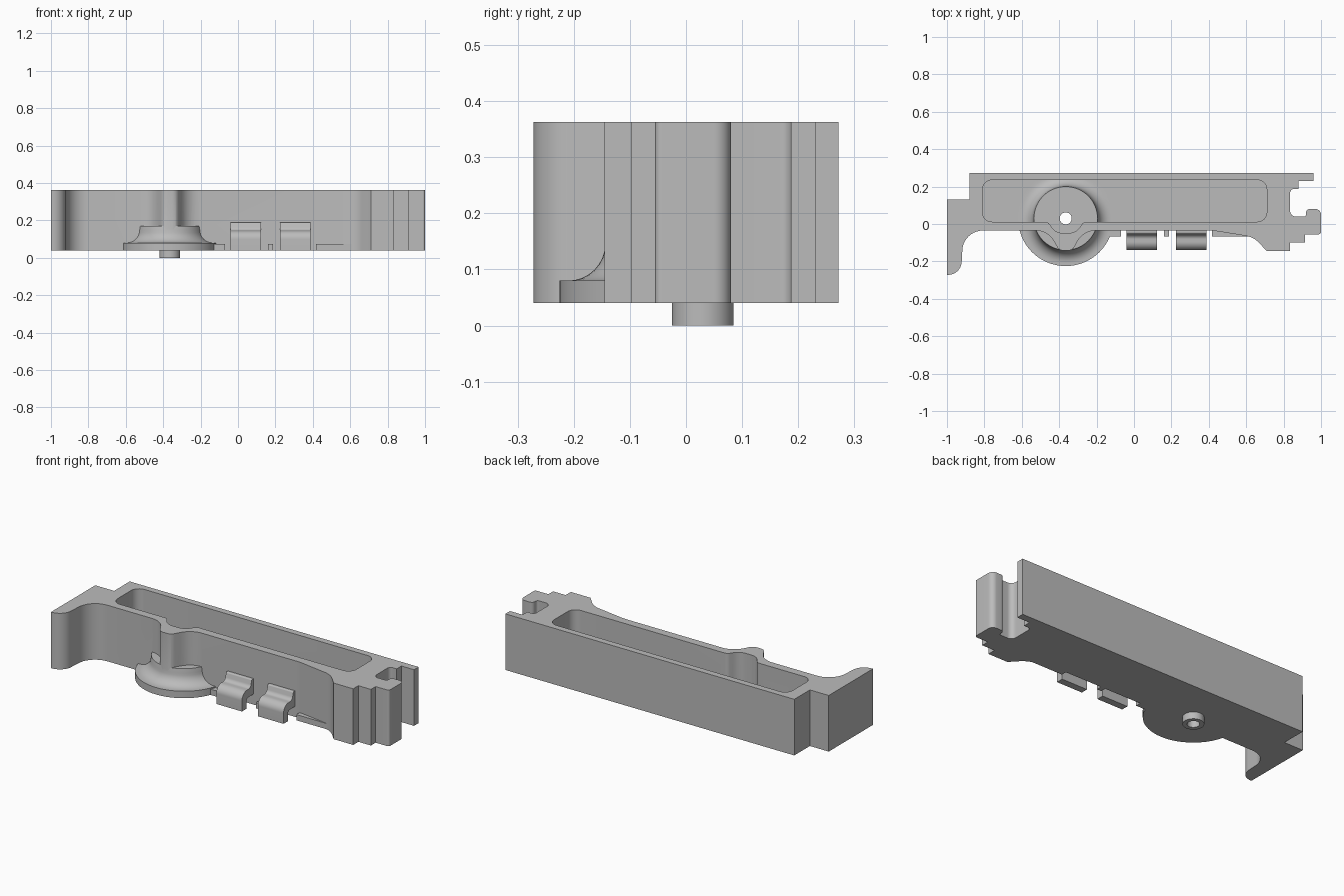
import bpy, bmesh, math
from mathutils import Vector, Matrix

if "Cube" in bpy.data.objects:
    bpy.data.objects.remove(bpy.data.objects["Cube"])

grey = bpy.data.materials.new("plain grey")
grey.use_nodes = True
colour = (0.5, 0.5, 0.5, 1)
grey.diffuse_color = colour
grey.node_tree.nodes["Principled BSDF"].inputs["Base Color"].default_value = colour


def fillet(corners):
    """Turn (x, y[, radius]) corners into a rounded outline."""
    pts = []
    for i, c in enumerate(corners):
        p = Vector(c[:2])
        r = c[2] if len(c) > 2 else 0
        if not r:
            pts.append(p)
            continue
        a = (Vector(corners[i - 1][:2]) - p).normalized()
        b = (Vector(corners[(i + 1) % len(corners)][:2]) - p).normalized()
        half = a.angle(b) / 2
        centre = p + (a + b).normalized() * r / math.sin(half)
        t = r / math.tan(half)
        start, end = p + a * t - centre, p + b * t - centre
        sweep = start.angle(end)
        if start.cross(end) < 0:
            sweep = -sweep
        n = max(3, math.ceil(abs(sweep) / math.radians(9)))
        for k in range(n + 1):
            pts.append(centre + Matrix.Rotation(sweep * k / n, 2) @ start)
    return pts


def finish(bm, name):
    bmesh.ops.recalc_face_normals(bm, faces=bm.faces)
    mesh = bpy.data.meshes.new(name)
    bm.to_mesh(mesh)
    bm.free()
    mesh.materials.append(grey)
    ob = bpy.data.objects.new(name, mesh)
    bpy.context.collection.objects.link(ob)
    return ob


def prism(name, pts, lo, hi, axis="z"):
    """Extrude an outline up z, or a (y, z) outline along x."""
    bm = bmesh.new()
    place = (lambda p: (p[0], p[1], lo)) if axis == "z" else (lambda p: (lo, p[0], p[1]))
    face = bm.faces.new([bm.verts.new(place(p)) for p in pts])
    ext = bmesh.ops.extrude_face_region(bm, geom=[face])
    move = Vector((0, 0, hi - lo)) if axis == "z" else Vector((hi - lo, 0, 0))
    bmesh.ops.translate(bm, vec=move, verts=[v for v in ext["geom"] if isinstance(v, bmesh.types.BMVert)])
    return finish(bm, name)


def combine(target, other, operation):
    mod = target.modifiers.new(operation, "BOOLEAN")
    mod.operation, mod.solver, mod.object = operation, "EXACT", other
    bpy.context.view_layer.update()
    done = target.evaluated_get(bpy.context.evaluated_depsgraph_get())
    mesh = bpy.data.meshes.new_from_object(done)
    target.modifiers.clear()
    target.data = mesh
    bpy.data.objects.remove(other)


def smooth(ob):
    bpy.ops.object.select_all(action="DESELECT")
    ob.select_set(True)
    bpy.context.view_layer.objects.active = ob
    bpy.ops.object.shade_smooth_by_angle(angle=math.radians(30))


BASE, FLOOR, TOP = 0.04, 0.08, 0.363
HUB = Vector((-0.365, 0.03, 0))

# Main housing outline, anticlockwise from the back left corner
body = prism("housing", fillet([
    (-0.88, 0.272), (-0.88, 0.13), (-1, 0.13), (-1, -0.272),
    (-0.925, -0.272, 0.073), (-0.912, -0.035, 0.11),
    (-0.46, -0.035, 0.11), (-0.4, -0.142, 0.04),
    (-0.33, -0.142, 0.04), (-0.27, -0.035, 0.11),
    (0.42, -0.035, 0.3), (0.64, -0.07, 0.12), (0.71, -0.145),
    (0.835, -0.145), (0.835, -0.098), (0.915, -0.098), (0.915, -0.055),
    (1, -0.055, 0.012), (1, 0.08, 0.03), (0.92, 0.08, 0.02),
    (0.92, 0.04, 0.012), (0.835, 0.04, 0.03), (0.835, 0.187, 0.02),
    (0.88, 0.187), (0.88, 0.23), (0.96, 0.23), (0.96, 0.272)]), BASE, TOP)

# Long open pocket with a dip around the hub
pocket = prism("pocket_cutter", fillet([
    (-0.81, 0.235, 0.05), (-0.81, 0.012, 0.05),
    (-0.46, 0.012, 0.03), (-0.42, -0.048, 0.07),
    (-0.31, -0.048, 0.07), (-0.27, 0.012, 0.03),
    (0.71, 0.012, 0.05), (0.71, 0.235, 0.05)]), FLOOR, TOP + 0.1)
combine(body, pocket, "DIFFERENCE")

# Flared hub with a short stub below
profile = [(0, 0), (0.055, 0), (0.055, BASE), (0.255, BASE), (0.255, FLOOR)]
for k in range(9):
    a = math.pi / 2 * k / 8
    profile.append((0.24 - 0.066 * math.sin(a), 0.146 - 0.066 * math.cos(a)))
profile += [(0.17, 0.17), (0, 0.17)]
bm = bmesh.new()
verts = [bm.verts.new(HUB + Vector((r, 0, z))) for r, z in profile]
edges = [bm.edges.new(pair) for pair in zip(verts, verts[1:])]
bmesh.ops.spin(bm, geom=verts + edges, cent=HUB, axis=(0, 0, 1),
               angle=math.tau, steps=64, use_duplicate=False)
bmesh.ops.remove_doubles(bm, verts=bm.verts, dist=1e-4)
cut = bmesh.ops.bisect_plane(bm, geom=bm.verts[:] + bm.edges[:] + bm.faces[:],
                             plane_co=(0, 0.255, 0), plane_no=(0, 1, 0), clear_outer=True)
bmesh.ops.holes_fill(bm, edges=[e for e in bm.edges if e.is_boundary], sides=0)
combine(body, finish(bm, "hub"), "UNION")

# Bore through the hub
ring = [HUB.xy + Vector((math.cos(a), math.sin(a))) * 0.032
        for a in (math.tau * k / 32 for k in range(32))]
combine(body, prism("bore_cutter", ring, -0.1, 0.3), "DIFFERENCE")
smooth(body)

# Two curved spring clips on the front
clip = fillet([
    (-0.03, 0.19), (-0.05, 0.19, 0.008), (-0.062, 0.145, 0.025),
    (-0.14, 0.145, 0.045), (-0.14, BASE), (-0.1, BASE),
    (-0.1, 0.1, 0.02), (-0.03, 0.1)])
for side, x in (("right", -0.04), ("left", 0.225)):
    smooth(prism(side + "_clip", clip, x, x + 0.163, "x"))

# Low ledge pieces beside the clips
for name, x0, x1 in (("right", -0.16, -0.07), ("middle", 0.16, 0.188), ("left", 0.418, 0.62)):
    prism(name + "_ledge", [(x0, -0.03), (x0, -0.066), (x1, -0.066), (x1, -0.03)], BASE, 0.073)
